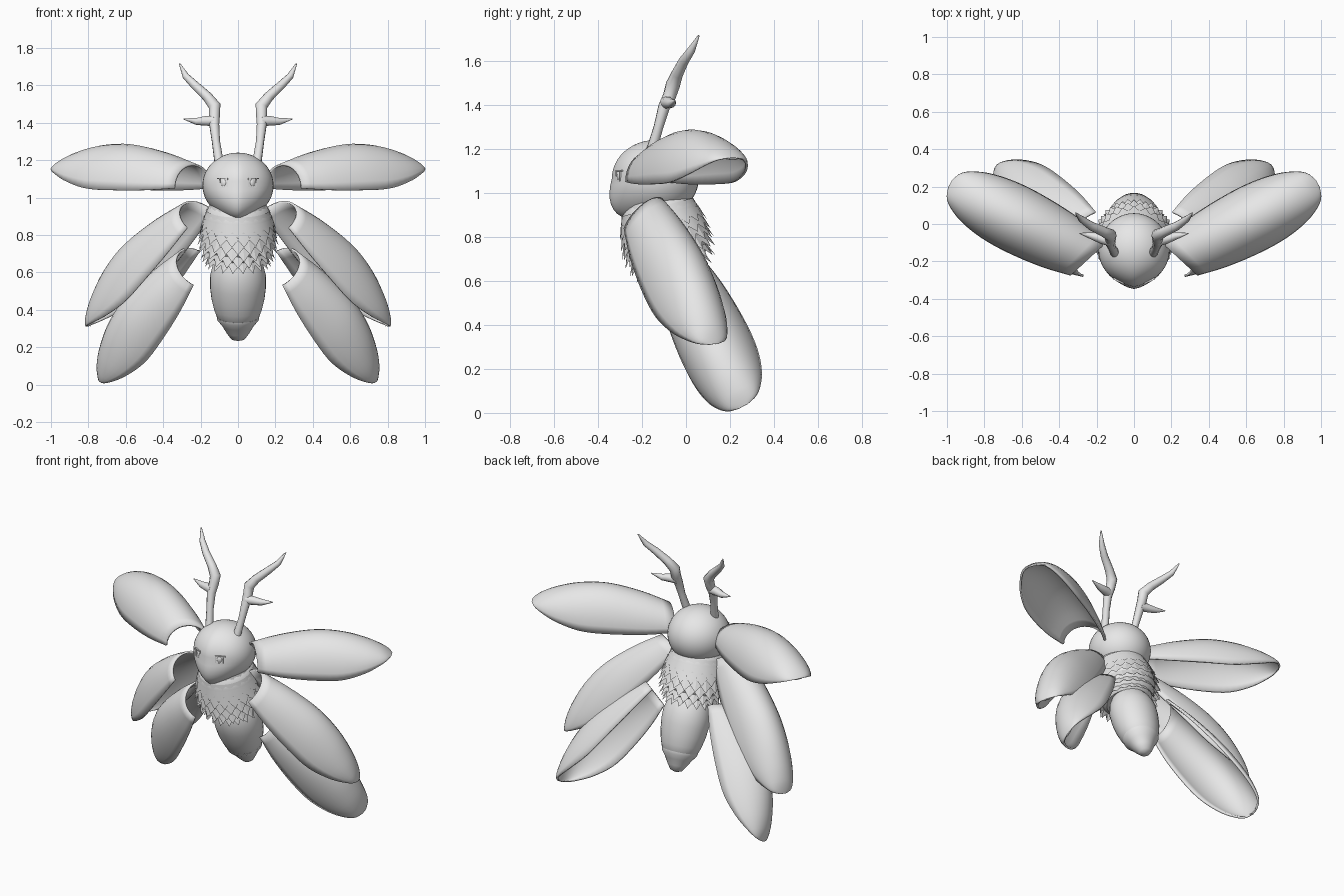
import bpy, bmesh, math
from mathutils import Vector, Matrix

cube = bpy.data.objects.get("Cube")
if cube:
    bpy.data.objects.remove(cube, do_unlink=True)

GREY = (0.8, 0.8, 0.8, 1)
grey = bpy.data.materials.new("plain grey")
grey.use_nodes = True
grey.diffuse_color = GREY
grey.node_tree.nodes["Principled BSDF"].inputs["Base Color"].default_value = GREY


def add_mesh(name, bm, angle=40):
    mesh = bpy.data.meshes.new(name)
    bmesh.ops.recalc_face_normals(bm, faces=bm.faces)
    bm.to_mesh(mesh)
    bm.free()
    mesh.materials.append(grey)
    ob = bpy.data.objects.new(name, mesh)
    bpy.context.collection.objects.link(ob)
    bpy.ops.object.select_all(action="DESELECT")
    ob.select_set(True)
    bpy.context.view_layer.objects.active = ob
    bpy.ops.object.shade_smooth_by_angle(angle=math.radians(angle))
    return ob


def grid_faces(bm, rows, closed=False):
    for a, b in zip(rows, rows[1:]):
        n = len(a)
        for i in range(n if closed else n - 1):
            j = (i + 1) % n
            bm.faces.new((a[i], a[j], b[j], b[i]))


def lathe(name, profile, frame, sides=32):
    bm = bmesh.new()
    rows = []
    for r, z in profile:
        angles = [math.tau * i / sides for i in range(sides)]
        rows.append([bm.verts.new(frame @ Vector((r * math.cos(a), r * math.sin(a), z)))
                     for a in angles])
    grid_faces(bm, rows, True)
    bm.faces.new(rows[0])
    bm.faces.new(rows[-1])
    return add_mesh(name, bm)


def sample(table, t):
    """Smooth lookup of a row in a table keyed by its first column."""
    k = max(i for i in range(len(table) - 1) if table[i][0] <= t)
    p = [table[max(0, min(len(table) - 1, k + o))] for o in (-1, 0, 1, 2)]
    h = p[2][0] - p[1][0]
    u = (t - p[1][0]) / h
    out = []
    for c in range(1, len(p[0])):
        m1 = (p[2][c] - p[0][c]) / (p[2][0] - p[0][0]) * h
        m2 = (p[3][c] - p[1][c]) / (p[3][0] - p[1][0]) * h
        a, b = p[1][c], p[2][c]
        out.append(a + m1 * u + (3 * (b - a) - 2 * m1 - m2) * u * u
                   + (2 * (a - b) + m1 + m2) * u ** 3)
    return out


# Wing shell: position along it, relative half width, ridge height, rim height
SHELL = [(0, .72, .14, .01), (.2, .9, .2, 0), (.45, 1, .245, 0), (.65, .98, .24, .01),
         (.82, .83, .205, .05), (.93, .6, .165, .09), (.98, .38, .135, .11),
         (1, .12, .12, .118)]


def wing(name, centre, along, across, start, end, half_width):
    d = Vector(along).normalized()
    c = Vector(across)
    c = (c - d * c.dot(d)).normalized()
    n = d.cross(c)
    for side, label in ((1, "left"), (-1, "right")):
        bm = bmesh.new()
        rows = []
        for i in range(25):
            t = math.sin(i / 24 * math.pi / 2)
            w, ridge, rim = sample(SHELL, t)
            row = []
            for k in range(17):
                a = math.pi * k / 16
                s = start + (end - start) * t - .045 * (1 - t) * math.cos(a)
                p = (Vector(centre) + d * s + c * (half_width * w * math.cos(a))
                     + n * (rim + (ridge - rim) * math.sin(a)))
                row.append(bm.verts.new((p.x * side, p.y, p.z)))
            rows.append(row)
        grid_faces(bm, rows)
        ob = add_mesh(f"{label}_{name}", bm)
        solid = ob.modifiers.new("thickness", "SOLIDIFY")
        solid.thickness = .012
        solid.offset = -1


wing("upper_wing", (.6, .01, 1.04), (.88, .47, 0), (-.5, .87, 0), -.41, .435, .18)
wing("middle_wing", (.4, -.08, .625), (.59, .33, -.72), (-.4, .9, .12), -.345, .54, .16)
wing("lower_wing", (.405, .12, .335), (.52, .38, -.77), (.05, .87, .49), -.37, .465, .17)

# Head: a ball drawn down to a pointed chin, with a ridge down the face
bm = bmesh.new()
bmesh.ops.create_uvsphere(bm, u_segments=40, v_segments=24, radius=1)
for v in bm.verts:
    x, y, z = v.co
    front, low = max(0, -y), max(0, -z)
    ridge = max(0, 1 - abs(x) * 2.5)
    v.co = (x * .19 * (1 - .2 * low * front),
            -.14 + y * (.185 if y < 0 else .198) - .07 * low * front - .012 * ridge * front,
            1.065 + z * .175 - .07 * low * front * (1 - abs(x)))
add_mesh("head", bm)

# Eyes set in slim lids
for side, label in ((1, "left"), (-1, "right")):
    turn = Matrix.Rotation(side * math.radians(24), 4, "Z")
    place = Matrix.Translation((side * .075, -.302, 1.077)) @ turn
    bm = bmesh.new()
    bmesh.ops.create_uvsphere(bm, u_segments=16, v_segments=10, radius=1,
                              matrix=place @ Matrix.Diagonal((.018, .012, .022, 1)))
    add_mesh(f"{label}_eye", bm)
    for part, dx, dz, wide, thick in (("brow", .006, .024, .062, .006),
                                      ("lower_lid", 0, -.023, .04, .005),
                                      ("outer_lid", .022, 0, .005, .044),
                                      ("inner_lid", -.022, 0, .005, .044)):
        bm = bmesh.new()
        offset = Matrix.Translation((side * dx, 0, dz))
        bmesh.ops.create_cube(bm, size=1, matrix=place @ offset
                              @ Matrix.Diagonal((wide, .02, thick, 1)))
        add_mesh(f"{label}_{part}", bm)

# Body leans back, the abdomen more than the thorax
body = Matrix.Translation((0, -.09, .78)) @ Matrix.Rotation(math.radians(14.5), 4, "X")
lathe("thorax", [(.09, .22), (.15, .19), (.178, .13), (.19, .06), (.19, 0),
                 (.17, -.08), (.13, -.12)], body)
tail = (Matrix.Translation((0, -.08, .78)) @ Matrix.Rotation(math.radians(19), 4, "X")
        @ Matrix.Diagonal((1, .93, 1, 1)))
lathe("abdomen", [(.1, -.08), (.135, -.15), (.15, -.21), (.15, -.27), (.142, -.34),
                  (.128, -.4), (.11, -.45), (.1, -.46)], tail)
lathe("tail_tip", [(.114, -.44), (.111, -.457), (.085, -.49), (.062, -.53),
                   (.038, -.565), (.01, -.575)], tail)

# Fur: overlapping collars of broad pointed tufts
bm = bmesh.new()
POINTS = 20
COLLARS = [(.165, .2), (.184, .16), (.198, .12), (.205, .075), (.207, .035), (.202, -.005),
           (.187, -.045), (.165, -.08)]
for k, (radius, top) in enumerate(COLLARS):
    flare = .004 + .0015 * k
    upper, hem = [], []
    for i in range(POINTS * 2):
        a = math.pi * (i + k % 2) / POINTS
        tip = i % 2 == 0
        around = Vector((math.cos(a), math.sin(a), 0))
        up = Vector((0, 0, 1))
        upper.append(bm.verts.new(body @ (around * (radius - .016) + up * top)))
        r = radius + (flare if tip else -.008)
        hem.append(bm.verts.new(body @ (around * r + up * (top - (.07 if tip else .035)))))
    grid_faces(bm, [upper, hem], True)
add_mesh("thorax_fur", bm, 20)


# Branched horns
def tube(name, points):
    curve = bpy.data.curves.new(name, "CURVE")
    curve.dimensions = "3D"
    curve.bevel_depth = 1
    curve.bevel_resolution = 3
    curve.use_fill_caps = True
    curve.materials.append(grey)
    spline = curve.splines.new("POLY")
    spline.points.add(len(points) - 1)
    for p, (x, y, z, r) in zip(spline.points, points):
        p.co = (x, y, z, 1)
        p.radius = r
    spline.use_smooth = True
    ob = bpy.data.objects.new(name, curve)
    bpy.context.collection.objects.link(ob)
    bpy.ops.object.select_all(action="DESELECT")
    ob.select_set(True)
    bpy.context.view_layer.objects.active = ob
    bpy.ops.object.convert(target="MESH")


STEM = [(.1, -.16, 1.18, .025), (.118, -.125, 1.3, .022), (.127, -.1, 1.39, .027),
        (.126, -.075, 1.44, .03), (.125, -.06, 1.49, .033), (.165, -.04, 1.54, .027),
        (.23, -.01, 1.6, .023), (.28, .025, 1.65, .018), (.312, .058, 1.715, .004)]
PRONG = [(.125, -.09, 1.41, .03), (.17, -.08, 1.41, .027), (.22, -.065, 1.407, .02),
         (.29, -.05, 1.42, .003)]
for side, label in ((1, "left"), (-1, "right")):
    for part, path in (("horn", STEM), ("horn_prong", PRONG)):
        tube(f"{label}_{part}", [(side * x, y, z, r) for x, y, z, r in path])
